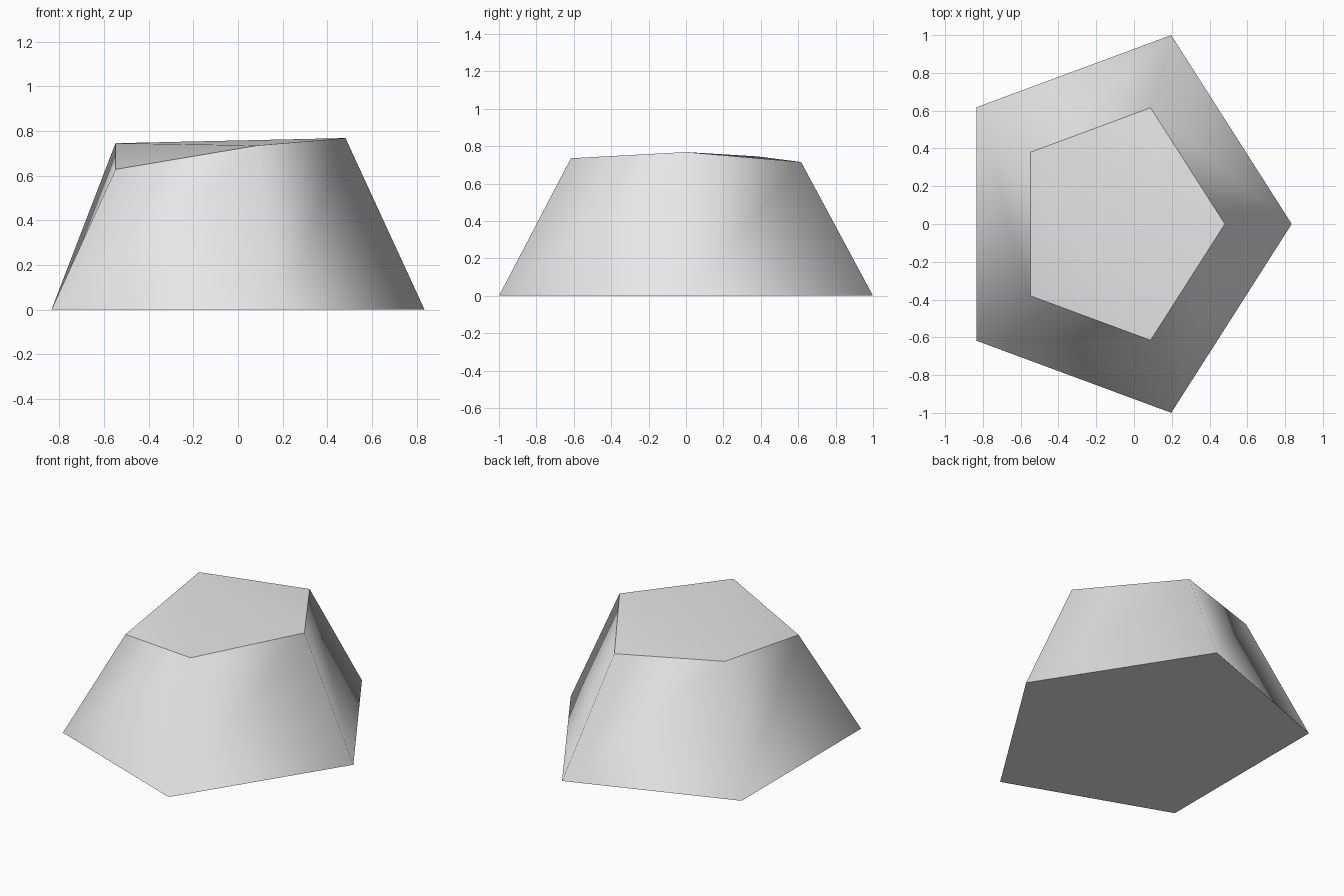
import bpy, bmesh, math

cube = bpy.data.objects.get("Cube")
if cube:
    bpy.data.objects.remove(cube, do_unlink=True)

# Plain grey stone
stone = bpy.data.materials.new("light_grey")
stone.use_nodes = True
colour = (0.8, 0.8, 0.8, 1)
stone.diffuse_color = colour
stone.node_tree.nodes["Principled BSDF"].inputs["Base Color"].default_value = colour


def ring(bm, rx, ry, heights):
    """Stretched pentagon, first corner on +x, going counter-clockwise."""
    turn = math.tau / len(heights)
    return [bm.verts.new((rx * math.cos(i * turn) - 0.088, ry * math.sin(i * turn), z))
            for i, z in enumerate(heights)]


bm = bmesh.new()
base = ring(bm, 0.923, 1.051, [0] * 5)
rim = ring(bm, 0.569, 0.647, [0.768, 0.715, 0.745, 0.628, 0.735])

# Sloping sides
for i in range(5):
    j = (i + 1) % 5
    bm.faces.new((base[i], base[j], rim[j], rim[i]))

# Flat underside, and uneven top fanned from the back right corner
bm.faces.new(base[::-1])
for i in (3, 4, 0):
    bm.faces.new((rim[2], rim[i], rim[(i + 1) % 5]))

# Smooth sides with crisp rims
for face in bm.faces:
    face.smooth = True
for loop in (base, rim):
    for i in range(5):
        bm.edges.get((loop[i], loop[(i + 1) % 5])).smooth = False

mesh = bpy.data.meshes.new("rock_block")
bm.to_mesh(mesh)
bm.free()
mesh.materials.append(stone)
rock = bpy.data.objects.new("rock_block", mesh)
bpy.context.collection.objects.link(rock)
